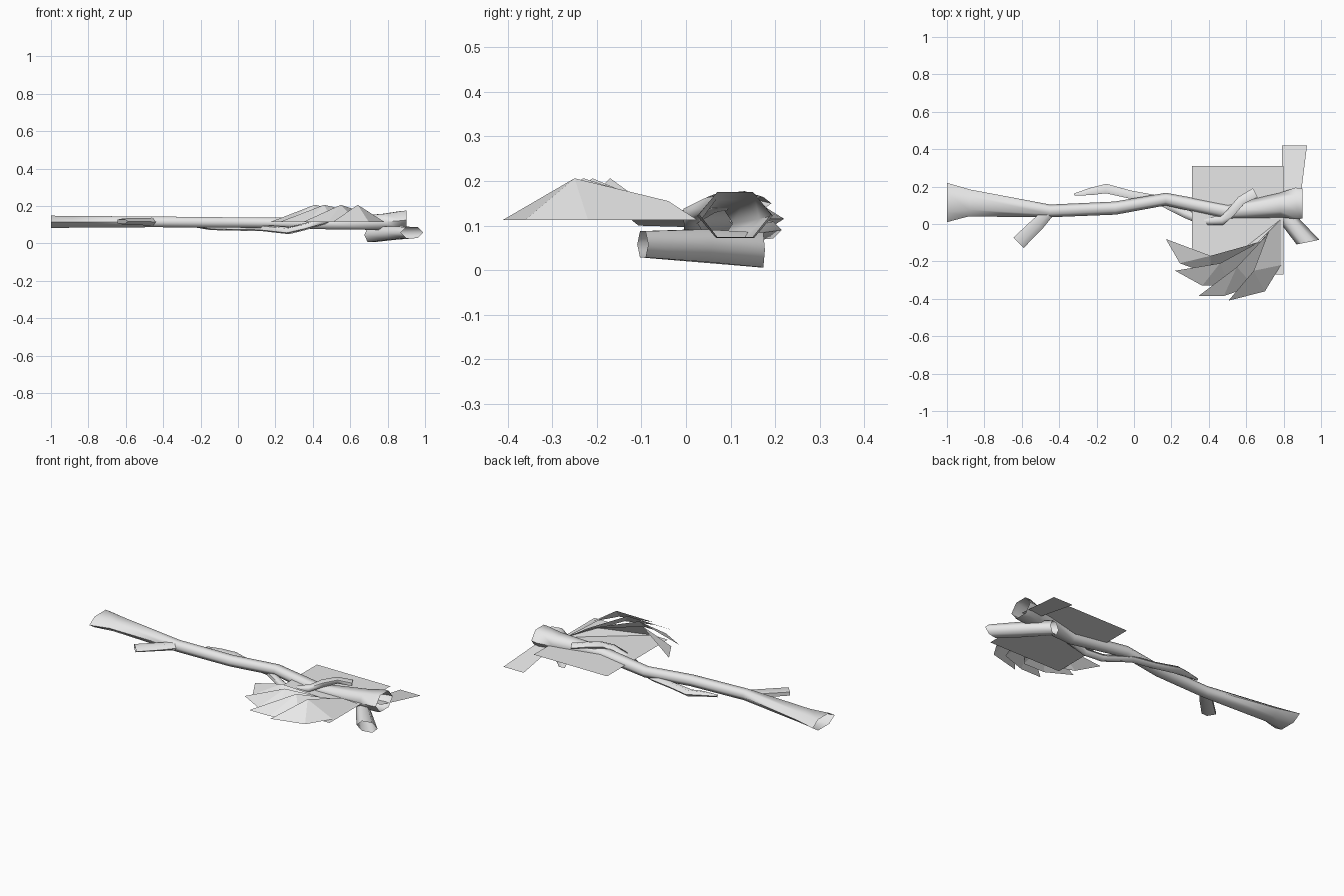
import bpy, math
from mathutils import Vector

grey = bpy.data.materials.new("light_grey")
grey.diffuse_color = (0.8, 0.8, 0.8, 1)


def make(name, verts, faces, smooth=False):
    me = bpy.data.meshes.new(name)
    me.from_pydata([tuple(v) for v in verts], [], faces)
    me.materials.append(grey)
    ob = bpy.data.objects.new(name, me)
    bpy.context.collection.objects.link(ob)
    if smooth:
        bpy.context.view_layer.objects.active = ob
        ob.select_set(True)
        bpy.ops.object.shade_smooth_by_angle(angle=math.radians(75))
        ob.select_set(False)
    return ob


def tube(name, path, sides=6, end_axis=None):
    """Open tube; path points are x, y, z, half width, half height."""
    verts, faces = [], []
    for i, (x, y, z, w, h) in enumerate(path):
        a, b = path[max(i - 1, 0)], path[min(i + 1, len(path) - 1)]
        t = Vector((b[0] - a[0], b[1] - a[1], 0)).normalized()
        if end_axis and i in (0, len(path) - 1):
            t = Vector(end_axis)
        side = Vector((-t.y, t.x, 0))
        for k in range(sides):
            ang = 2 * math.pi * k / sides
            verts.append(Vector((x, y, z)) + side * w * math.cos(ang)
                         + Vector((0, 0, h * math.sin(ang))))
    for i in range(len(path) - 1):
        for k in range(sides):
            n = (k + 1) % sides
            faces.append((i * sides + k, i * sides + n,
                          (i + 1) * sides + n, (i + 1) * sides + k))
    return make(name, verts, faces, True)


# Main branch, flared at both ends
tube("main_branch", [
    (-1.0, .115, .115, .105, .038), (-.88, .112, .115, .072, .036),
    (-.45, .07, .115, .034, .033), (-.1, .085, .112, .035, .032),
    (.17, .133, .11, .034, .032), (.5, .065, .105, .04, .035),
    (.78, .1, .115, .065, .05), (.87, .11, .122, .085, .058),
    (.9, .11, .125, .08, .058)], 6, (1, 0, 0))

# Twig that runs under the main branch and curls back over it
tube("curling_twig", [
    (-.32, .157, .105, .006, .008), (-.23, .172, .1, .022, .015),
    (-.15, .187, .09, .028, .02), (-.02, .155, .085, .024, .018),
    (.12, .13, .083, .024, .018), (.27, .055, .068, .026, .02),
    (.36, .015, .09, .024, .02), (.47, .015, .125, .026, .022),
    (.52, .06, .15, .026, .022), (.575, .125, .16, .026, .018),
    (.65, .165, .15, .03, .015)], 5)

# Short side stubs
tube("left_stub", [
    (-.45, .07, .115, .03, .024), (-.52, .0, .116, .04, .02),
    (-.62, -.097, .117, .043, .018)], 5)
tube("lower_stub", [
    (.71, .17, .045, .035, .045), (.82, .03, .055, .045, .042),
    (.93, -.097, .058, .062, .034)], 6, (.2, -.98, 0))

# Flat leaf cards
make("large_leaf_card", [(.31, -.27, .113), (.8, -.27, .113),
                         (.8, .31, .113), (.31, .31, .113)], [(0, 1, 2, 3)])
make("small_leaf_card", [(.79, .1, .104), (.885, .1, .104),
                         (.925, .42, .048), (.79, .42, .048)], [(0, 1, 2, 3)])

# Fan of overlapping folded leaves: tip, tip side, outer edge, ridge, shoulder
LOW, MID, TOP = .113, .155, .206
fan = [((.17, -.08), (.245, -.21), (.41, -.27), (.41, -.17), (.66, -.1)),
       ((.22, -.25), (.365, -.33), (.51, -.33), (.46, -.21), (.68, -.09)),
       ((.345, -.385), (.48, -.385), (.64, -.33), (.55, -.23), (.7, -.07)),
       ((.505, -.41), (.70, -.36), (.785, -.22), (.64, -.25), (.72, -.04))]
for i, (tip, tip_side, outer, ridge, shoulder) in enumerate(fan):
    pts = [(*tip, LOW), (*tip_side, LOW), (*outer, LOW), (*ridge, TOP),
           (*shoulder, MID), (.785, .025, LOW)]
    make(f"fan_leaf_{i + 1}", pts, [(0, 1, 3), (1, 2, 3), (3, 2, 4), (2, 5, 4)])
